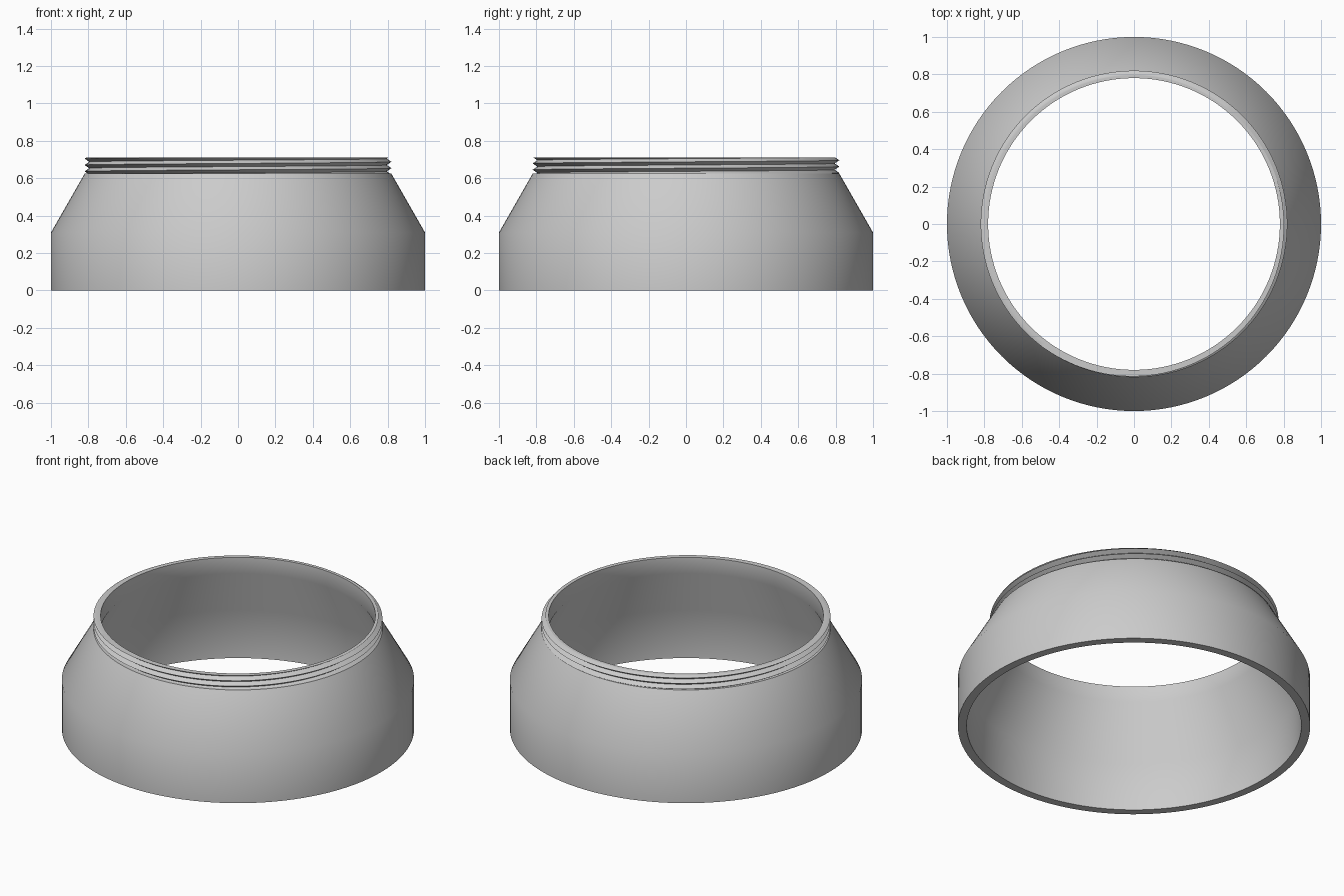
import bpy, bmesh, math

cube = bpy.data.objects.get("Cube")
if cube:
    bpy.data.objects.remove(cube, do_unlink=True)

SEGMENTS = 128
BASE, TOP = 0.625, 0.71          # height range of the threaded neck
ROOT, CREST, PITCH = 0.795, 0.82, 0.034

grey = bpy.data.materials.new("satin_grey")
grey.use_nodes = True
grey.diffuse_color = (0.6, 0.6, 0.6, 1)
grey.node_tree.nodes["Principled BSDF"].inputs["Base Color"].default_value = (0.6, 0.6, 0.6, 1)


def sweep(name, sections, closed):
    """Skin a list of closed cross-sections, joining the last to the first if closed."""
    bm = bmesh.new()
    rings = [[bm.verts.new(p) for p in s] for s in sections]
    pairs = list(zip(rings, rings[1:]))
    if closed:
        pairs.append((rings[-1], rings[0]))
    for a, b in pairs:
        for i in range(len(a)):
            j = (i + 1) % len(a)
            bm.faces.new((a[i], b[i], b[j], a[j]))
    bmesh.ops.remove_doubles(bm, verts=bm.verts, dist=0.00001)
    bmesh.ops.recalc_face_normals(bm, faces=bm.faces)
    mesh = bpy.data.meshes.new(name)
    bm.to_mesh(mesh)
    bm.free()
    mesh.materials.append(grey)
    obj = bpy.data.objects.new(name, mesh)
    bpy.context.collection.objects.link(obj)
    bpy.ops.object.select_all(action="DESELECT")
    obj.select_set(True)
    bpy.context.view_layer.objects.active = obj
    bpy.ops.object.shade_smooth_by_angle(angle=math.radians(35))
    return obj


def place(profile, angle):
    return [(r * math.cos(angle), r * math.sin(angle), z) for r, z in profile]


# Hollow collar: straight skirt, tapered shoulder and thin neck
wall = [(0.95, 0), (1, 0), (1, 0.31), (CREST, BASE), (ROOT, BASE),
        (ROOT, TOP), (0.78, TOP), (0.78, 0.61), (0.95, 0.3)]
step = math.tau / SEGMENTS
sweep("collar_body", [place(wall, i * step) for i in range(SEGMENTS)], True)


# Screw thread: a V-shaped ridge wound up the neck, trimmed flat at both ends
def ridge(centre):
    def trimmed(z):
        z = min(max(z, BASE), TOP)
        reach = max(0, 1 - abs(z - centre) / (PITCH / 2))
        return ROOT + (CREST - ROOT) * reach, z
    low, tip, high = (trimmed(centre + k * PITCH / 2) for k in (-1, 0, 1))
    return [(ROOT, low[1]), low, tip, high, (ROOT, high[1])]


turns = 4
helix = []
for i in range(-SEGMENTS // 2, turns * SEGMENTS - SEGMENTS // 2):
    helix.append(place(ridge(0.62 + PITCH * i / SEGMENTS), i * step))
sweep("screw_thread", helix, False)
